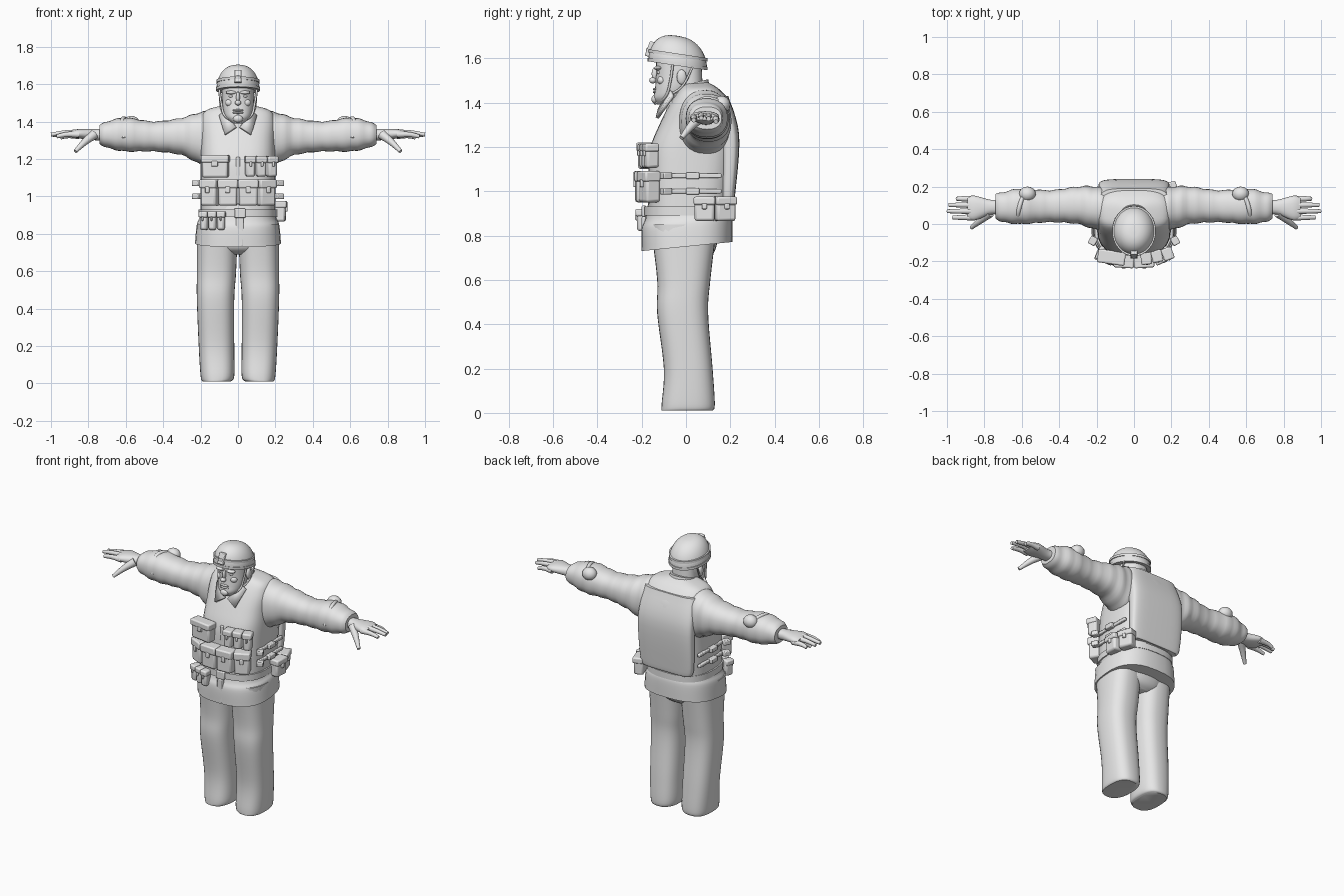
import bpy, bmesh
from math import sin, cos, pi, radians, copysign
from mathutils import Vector, Matrix

cube = bpy.data.objects.get("Cube")
if cube:
    bpy.data.objects.remove(cube)

shade = (.8, .8, .8, 1)
grey = bpy.data.materials.new("plain_grey")
grey.use_nodes = True
grey.diffuse_color = shade
grey.node_tree.nodes["Principled BSDF"].inputs["Base Color"].default_value = shade


def finish(name, mesh, mirror=False, bevel=0, thickness=0):
    """Link a mesh built in world space, shade it and add its modifiers."""
    mesh.materials.clear()
    mesh.materials.append(grey)
    mesh.shade_smooth()
    mesh.set_sharp_from_angle(angle=radians(40))
    part = bpy.data.objects.new(name, mesh)
    bpy.context.collection.objects.link(part)
    if bevel:
        modifier = part.modifiers.new("Bevel", "BEVEL")
        modifier.width, modifier.segments = bevel, 2
    if thickness:
        modifier = part.modifiers.new("Thickness", "SOLIDIFY")
        modifier.thickness, modifier.offset = thickness, 0
    if mirror:
        part.modifiers.new("Mirror", "MIRROR")


def finish_bmesh(name, bm, **options):
    bmesh.ops.recalc_face_normals(bm, faces=bm.faces)
    mesh = bpy.data.meshes.new(name)
    bm.to_mesh(mesh)
    bm.free()
    finish(name, mesh, **options)


def smooth_rows(rows, steps=6):
    """Catmull-Rom samples between the section rows."""
    last = len(rows) - 1
    for i in range(last):
        before, start, end, after = (rows[max(0, min(last, i + k))] for k in (-1, 0, 1, 2))
        for s in range(steps):
            t = s / steps
            yield [b + t / 2 * (c - a + t * (2*a - 5*b + 4*c - d + t * (3*(b - c) + d - a)))
                   for a, b, c, d in zip(before, start, end, after)]
    yield rows[last]


def loft(name, rows, axis="z", power=2.3, shear=0, ripple=0, sides=32, **options):
    """Skin rounded sections; a row is (position, low a, high a, low b, high b)."""
    bm = bmesh.new()
    rings = []
    for position, a_low, a_high, b_low, b_high in smooth_rows(rows):
        ring = []
        swell = (1 + ripple * sin(position * 80)) / 2
        for k in range(sides):
            u, v = cos(2 * pi * k / sides), sin(2 * pi * k / sides)
            a = (a_low + a_high) / 2 + (a_high - a_low) * swell * copysign(abs(u) ** (2 / power), u)
            b = (b_low + b_high) / 2 + (b_high - b_low) * swell * copysign(abs(v) ** (2 / power), v)
            place = (a, b, position + shear * b) if axis == "z" else (position, a, b)
            ring.append(bm.verts.new(place))
        rings.append(ring)
    for low, high in zip(rings, rings[1:]):
        for k in range(sides):
            bm.faces.new((low[k - 1], low[k], high[k], high[k - 1]))
    bm.faces.new(rings[0])
    bm.faces.new(rings[-1])
    finish_bmesh(name, bm, **options)


def even(*rows):
    """Sections symmetric about the middle: (height, half width, front, back)."""
    return [(z, -half, half, front, back) for z, half, front, back in rows]


def placed(centre, size, turn=0, lean=0):
    return (Matrix.Translation(centre) @ Matrix.Rotation(turn, 4, "Z")
            @ Matrix.Rotation(lean, 4, "X") @ Matrix.Diagonal((*size, 1)))


def box(name, centre, size, turn=0, lean=0, bevel=.005, **options):
    bm = bmesh.new()
    bmesh.ops.create_cube(bm, size=1, matrix=placed(centre, size, turn, lean))
    finish_bmesh(name, bm, bevel=bevel, **options)


def ball(name, centre, size, **options):
    bm = bmesh.new()
    bmesh.ops.create_uvsphere(bm, u_segments=16, v_segments=10, radius=1, matrix=placed(centre, size))
    finish_bmesh(name, bm, **options)


def tube(name, points, radius, taper=1):
    """Mirrored round tube through the points, narrowing to its tip."""
    curve = bpy.data.curves.new(name, "CURVE")
    curve.dimensions, curve.bevel_depth = "3D", radius
    curve.resolution_u, curve.use_fill_caps = 5, True
    line = curve.splines.new("BEZIER")
    last = len(points) - 1
    line.bezier_points.add(last)
    for i, (knot, point) in enumerate(zip(line.bezier_points, points)):
        knot.co = point
        knot.radius = 1 + (taper - 1) * i / last
        knot.handle_left_type = knot.handle_right_type = "AUTO"
    path = bpy.data.objects.new(name + "_path", curve)
    mesh = bpy.data.meshes.new_from_object(path)
    bpy.data.objects.remove(path)
    finish(name, mesh, mirror=True)


def pouch(name, centre, size, turn=0):
    """Bag with a flap over its top and a closing tab."""
    width, depth, height = size
    centre = Vector(centre)
    outward = Vector((sin(turn), -cos(turn), 0))
    up = Vector((0, 0, height / 3))
    box(name, centre, size, turn, bevel=.012)
    box(name + "_flap", centre + up + outward * .004,
        (width + .008, depth + .006, height / 3), turn, bevel=.008)
    box(name + "_tab", centre + up / 3 + outward * depth / 2, (width / 4, .02, height / 4), turn)


# Trousers
loft("trouser_leg", [(.01, .04, .19, -.11, .12), (.04, .02, .2, -.11, .13), (.2, .02, .21, -.1, .12),
                     (.45, .02, .22, -.13, .1), (.6, .01, .22, -.13, .11), (.85, 0, .22, -.16, .14)],
     power=2.6, mirror=True)
loft("trouser_seat", even((.69, .09, -.09, .09), (.73, .17, -.14, .13), (.85, .2, -.15, .16)))

# Jacket skirt, placket and belt
loft("jacket", even((.75, .23, -.2, .21), (.85, .22, -.2, .21), (.91, .2, -.18, .2), (1.1, .19, -.15, .19)),
     power=2.6, shear=.1)
box("jacket_placket", (.01, -.19, .81), (.04, .02, .15))
loft("belt", even((.89, .21, -.19, .21), (.93, .21, -.19, .21)), power=2.6)
box("belt_buckle", (.01, -.19, .91), (.06, .02, .05))

# Vest with its back panel
loft("vest", even((.93, .2, -.17, .2), (1.1, .2, -.17, .22), (1.2, .2, -.16, .23), (1.3, .2, -.12, .23),
                  (1.4, .2, -.07, .2), (1.46, .17, -.03, .15), (1.49, .06, 0, .1)), power=3)
loft("vest_back_panel", even((.94, .14, .17, .21), (.97, .18, .16, .22), (1.25, .19, .15, .24),
                             (1.43, .18, .05, .19)), power=4)
box("vest_zip", (0, -.16, 1.15), (.02, .02, .12))

# Collar with pointed flaps
loft("collar", even((1.38, .11, -.09, .12), (1.48, .08, -.08, .1)), shear=.25)
bm = bmesh.new()
bm.faces.new([bm.verts.new(corner) for corner in
              ((.01, -.12, 1.37), (.07, -.07, 1.46), (.1, -.06, 1.43), (.07, -.13, 1.33))])
finish_bmesh("collar_flap", bm, thickness=.016, mirror=True)

# Rippled sleeves with elbow pads
loft("sleeve", [(.13, 0, .18, 1.17, 1.45), (.2, -.03, .2, 1.17, 1.45), (.3, 0, .2, 1.22, 1.42),
                (.45, .01, .18, 1.24, 1.4), (.6, 0, .19, 1.24, 1.42), (.7, .01, .17, 1.26, 1.4),
                (.74, .03, .16, 1.28, 1.38)], axis="x", ripple=.03, mirror=True)
ball("elbow_pad", (.57, .16, 1.39), (.045, .04, .04), mirror=True)
tube("sleeve_fold", [(.61, .01, 1.31), (.62, .05, 1.4), (.6, .13, 1.41), (.57, .18, 1.36)], .012)

# Hands
loft("palm", [(.72, .05, .13, 1.3, 1.36), (.77, .05, .13, 1.3, 1.36), (.85, .02, .15, 1.31, 1.36),
              (.89, .03, .14, 1.32, 1.35)], axis="x", sides=20, mirror=True)
for i, (finger, tip) in enumerate(zip(("index", "middle", "ring", "little"), (.97, 1, .99, .95))):
    y, drop = .035 + i / 30, (1 - tip) / 3
    tube(finger + "_finger", [(.85, y, 1.34 - drop), (.92, y, 1.34 - drop), (tip, y, 1.33 - drop)], .017, taper=.6)
tube("thumb", [(.77, .06, 1.33), (.82, .02, 1.29), (.87, -.02, 1.24)], .026, taper=.4)

# Head, with facial features placed around the tip of the nose
loft("neck", even((1.38, .08, -.06, .08), (1.57, .07, -.06, .07)))
loft("head", even((1.39, .03, -.13, -.06), (1.42, .065, -.145, 0), (1.46, .08, -.14, .03),
                  (1.52, .085, -.135, .06), (1.62, .085, -.135, .07)), power=2.2)
nose = Vector((0, -.15, 1.5))
ball("nose_tip", nose, (.017, .016, .014))
for name, offset, size in (("nose_bridge", (0, .01, .03), (.01, .015, .03)),
                           ("upper_lip", (0, .01, -.04), (.03, .01, .006)),
                           ("lower_lip", (0, .01, -.053), (.03, .01, .006)),
                           ("chin", (0, .01, -.085), (.026, .016, .02))):
    ball(name, nose + Vector(offset), size)
for name, offset, size in (("brow", (.036, .025, .055), (.03, .02, .01)),
                           ("eye", (.036, .03, .035), (.014, .012, .008)),
                           ("cheek", (.045, .04, 0), (.024, .02, .02)),
                           ("ear", (.09, .13, .015), (.012, .022, .034))):
    ball(name, nose + Vector(offset), size, mirror=True)
tube("chin_strap", [(.1, -.06, 1.57), (.09, -.07, 1.5), (.07, -.09, 1.43), (0, -.14, 1.395)], .006)
tube("rear_strap", [(.1, .03, 1.56), (.09, -.02, 1.47), (.07, -.08, 1.43)], .005)

# Domed helmet with a band and front mount
dome = [pi / 2 * k / 8 for k in range(8)] + [1.55]
loft("helmet", even(*[(1.565 + .13 * sin(a), .115 * cos(a) ** .8, -.04 - .13 * cos(a) ** .8,
                       -.04 + .135 * cos(a) ** .8) for a in dome]), power=2, shear=-.15)
for name, z, half in (("helmet_rim", 1.56, .118), ("helmet_band", 1.6, .116)):
    loft(name, even(*[(z + rise, half, -.055 - half, half - .02) for rise in (0, .015)]), power=2, shear=-.15)
box("helmet_mount", (0, -.16, 1.64), (.04, .03, .07), lean=-.35)
box("mount_clip", (0, -.175, 1.63), (.026, .012, .03))

# Chest pouches
pouch("chest_bag", (-.12, -.175, 1.16), (.14, .065, .12), turn=-.15)
for i in range(3):
    pouch("magazine_pouch", (.065 + i * .057, -.18 + i * .012, 1.16), (.05, .06, .11), turn=.1 + i / 8)

# Waist pouches in an arc
for side in (-1, 1):
    pouch("inner_waist_pouch", (side * .053, -.19, 1.02), (.1, .075, .14), turn=side * .06)
    pouch("outer_waist_pouch", (side * .148, -.165, 1.02), (.09, .07, .14), turn=side * .45)

# Small pouches hung on the belt
for i in range(3):
    pouch("belt_pouch", (-.18 + i * .045, -.165 - i * .015, .87), (.04, .05, .1), turn=-.35 + i / 8)

# Large pouches on the left hip
pouch("front_hip_pouch", (.225, .085, .92), (.09, .06, .11), turn=1.5)
pouch("rear_hip_pouch", (.2, .175, .92), (.09, .06, .11), turn=1.9)

# Side straps and buckles
for z in (1, 1.07):
    box("side_strap", (.2, .04, z), (.02, .24, .02), mirror=True)
    box("strap_buckle", (.21, .03, z), (.035, .06, .03), mirror=True)
    box("strap_end", (.22, -.09, z), (.04, .045, .03), turn=.5, mirror=True)
